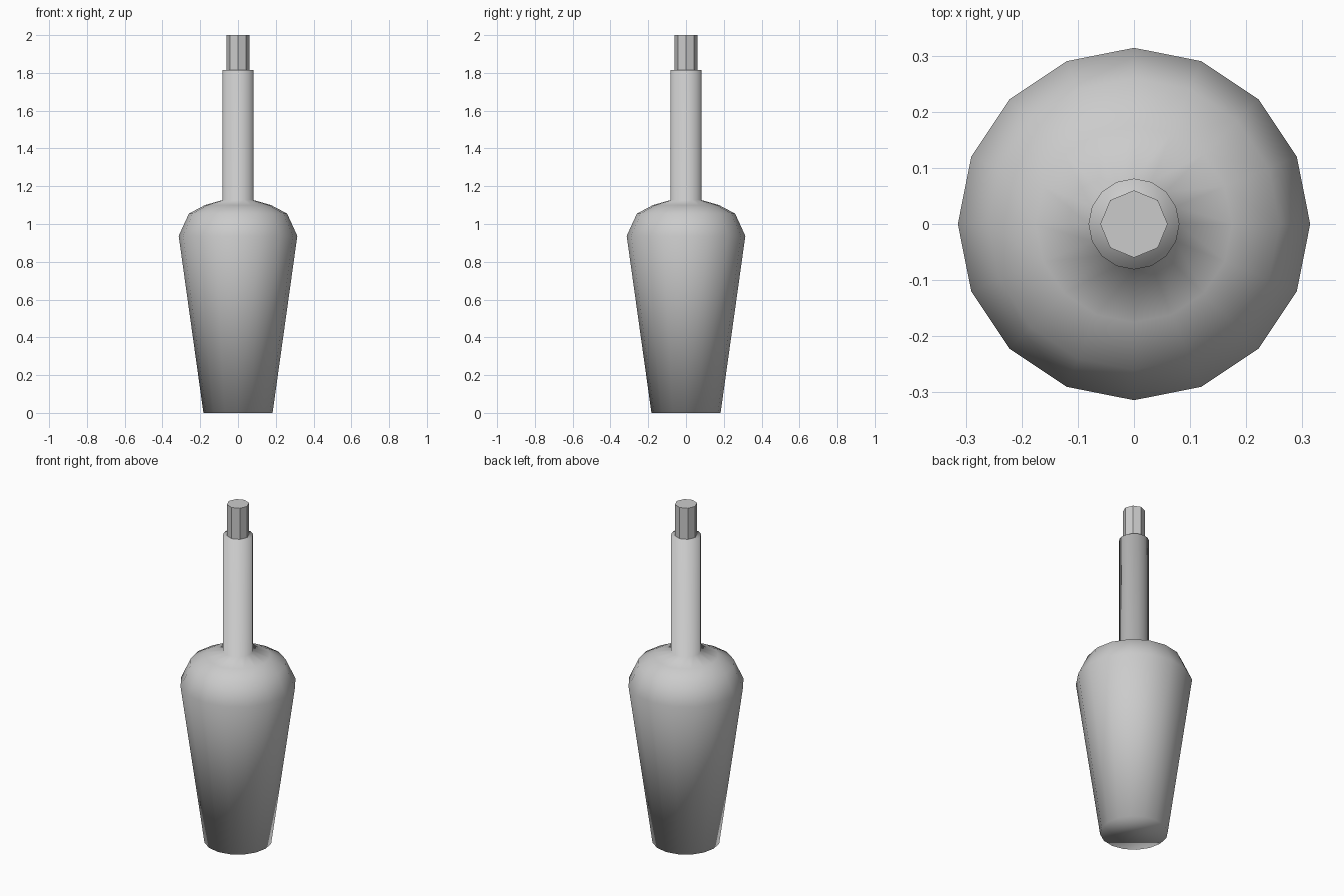
import bpy, bmesh
from math import cos, sin, tau

if "Cube" in bpy.data.objects:
    bpy.data.objects.remove(bpy.data.objects["Cube"])


def lathe(name, profile, sides, smooth):
    """Revolve (radius, height) points around z and cap both ends."""
    bm = bmesh.new()
    rings = [[bm.verts.new((r * cos(tau * i / sides), r * sin(tau * i / sides), z))
              for i in range(sides)] for r, z in profile]
    for low, high in zip(rings, rings[1:]):
        for i in range(sides):
            j = (i + 1) % sides
            bm.faces.new((low[i], low[j], high[j], high[i]))
    bm.faces.new(rings[0][::-1])
    bm.faces.new(rings[-1])
    for face in bm.faces:
        face.smooth = smooth
    mesh = bpy.data.meshes.new(name)
    bm.to_mesh(mesh)
    bm.free()
    obj = bpy.data.objects.new(name, mesh)
    bpy.context.collection.objects.link(obj)
    return obj


# Tapered body with rounded shoulder, flowing into the long neck
lathe("body_and_neck", [(0.183, 0), (0.314, 0.937), (0.26, 1.055), (0.175, 1.10),
                        (0.081, 1.127), (0.081, 1.815)], 16, True)

# Faceted octagonal tip
lathe("tip", [(0.06, 1.80), (0.06, 2.0)], 8, False)
